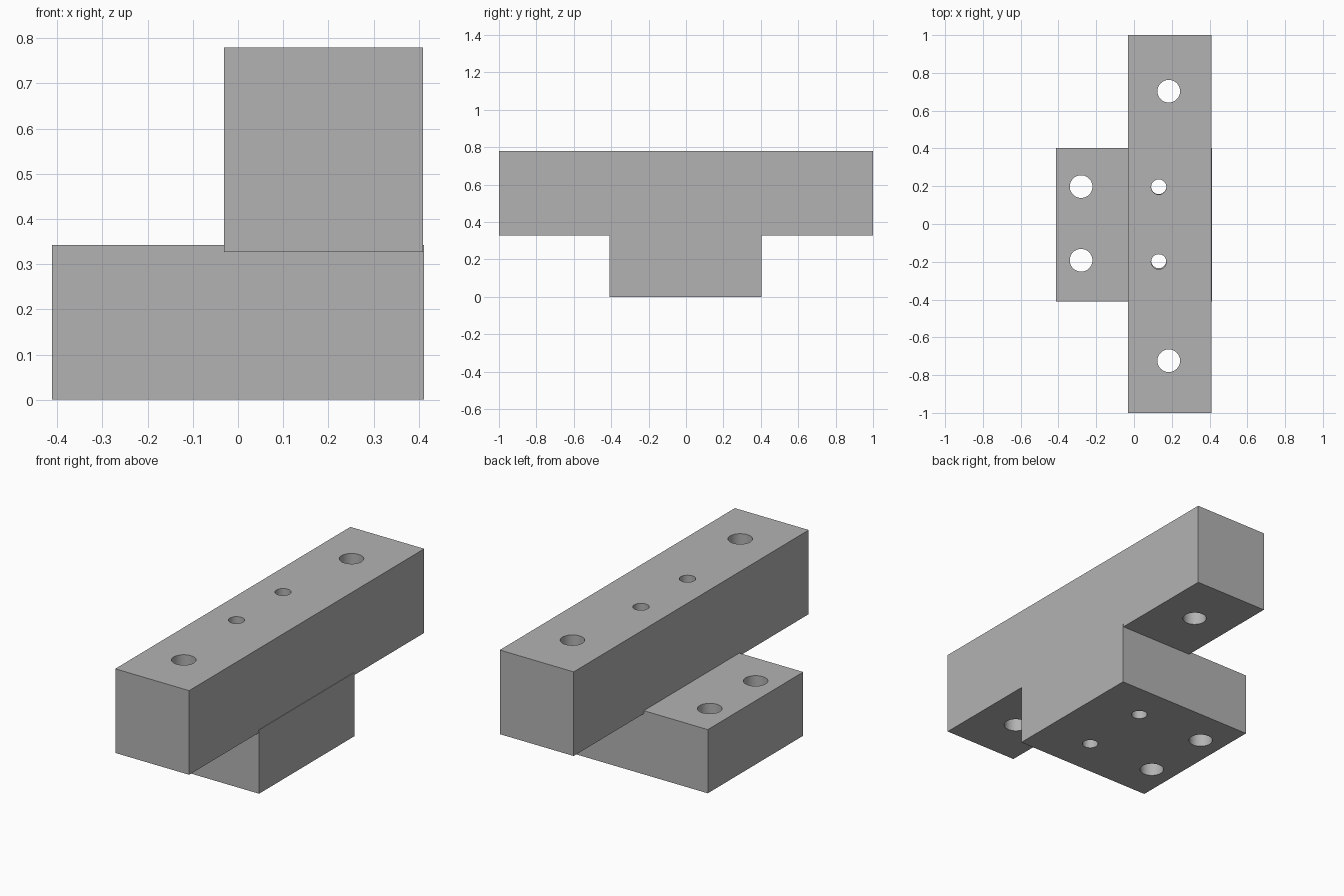
import bpy
import math
from mathutils import Vector

default = bpy.data.objects.get("Cube")
if default:
    bpy.data.objects.remove(default, do_unlink=True)

grey = bpy.data.materials.new("plain_grey")
grey.use_nodes = True
grey.diffuse_color = (0.45, 0.45, 0.45, 1)
grey.node_tree.nodes["Principled BSDF"].inputs["Base Color"].default_value = grey.diffuse_color


def drilled_block(name, low, high, holes):
    """Box between two corners, with vertical through holes (x, y, radius)."""
    low, high = Vector(low), Vector(high)
    centre, size = (low + high) / 2, high - low
    bpy.ops.mesh.primitive_cube_add(size=1, location=centre)
    block = bpy.context.object
    block.name = name
    block.scale = size
    bpy.ops.object.transform_apply(location=False, rotation=False, scale=True)
    block.data.materials.append(grey)

    for x, y, radius in holes:
        bpy.ops.mesh.primitive_cylinder_add(
            vertices=48, radius=radius, depth=size.z * 2, location=(x, y, centre.z))
        drill = bpy.context.object
        drill.hide_render = True
        drill.data.materials.append(grey)
        bpy.ops.object.select_all(action="DESELECT")
        block.select_set(True)
        bpy.context.view_layer.objects.active = block
        cut = block.modifiers.new("hole", "BOOLEAN")
        cut.operation = "DIFFERENCE"
        cut.solver = "EXACT"
        cut.object = drill
        bpy.ops.object.modifier_apply(modifier=cut.name)
        bpy.data.objects.remove(drill, do_unlink=True)

    # Round hole walls, crisp box edges
    bpy.ops.object.shade_smooth_by_angle(angle=math.radians(30))
    return block


BOLT, PIN = 0.06, 0.04

# Lower mounting block: two bolt holes on the open ledge, two pins under the beam
drilled_block("base_block", (-0.412, -0.409, 0), (0.412, 0.403, 0.343),
              [(-0.28, 0.198, BOLT), (-0.28, -0.192, BOLT),
               (0.131, 0.198, PIN), (0.131, -0.194, PIN)])

# Long beam, slightly sunk into the block
drilled_block("cross_beam", (-0.031, -1, 0.327), (0.409, 1, 0.78),
              [(0.184, 0.703, BOLT), (0.184, -0.724, BOLT),
               (0.131, 0.196, PIN), (0.131, -0.2, PIN)])
